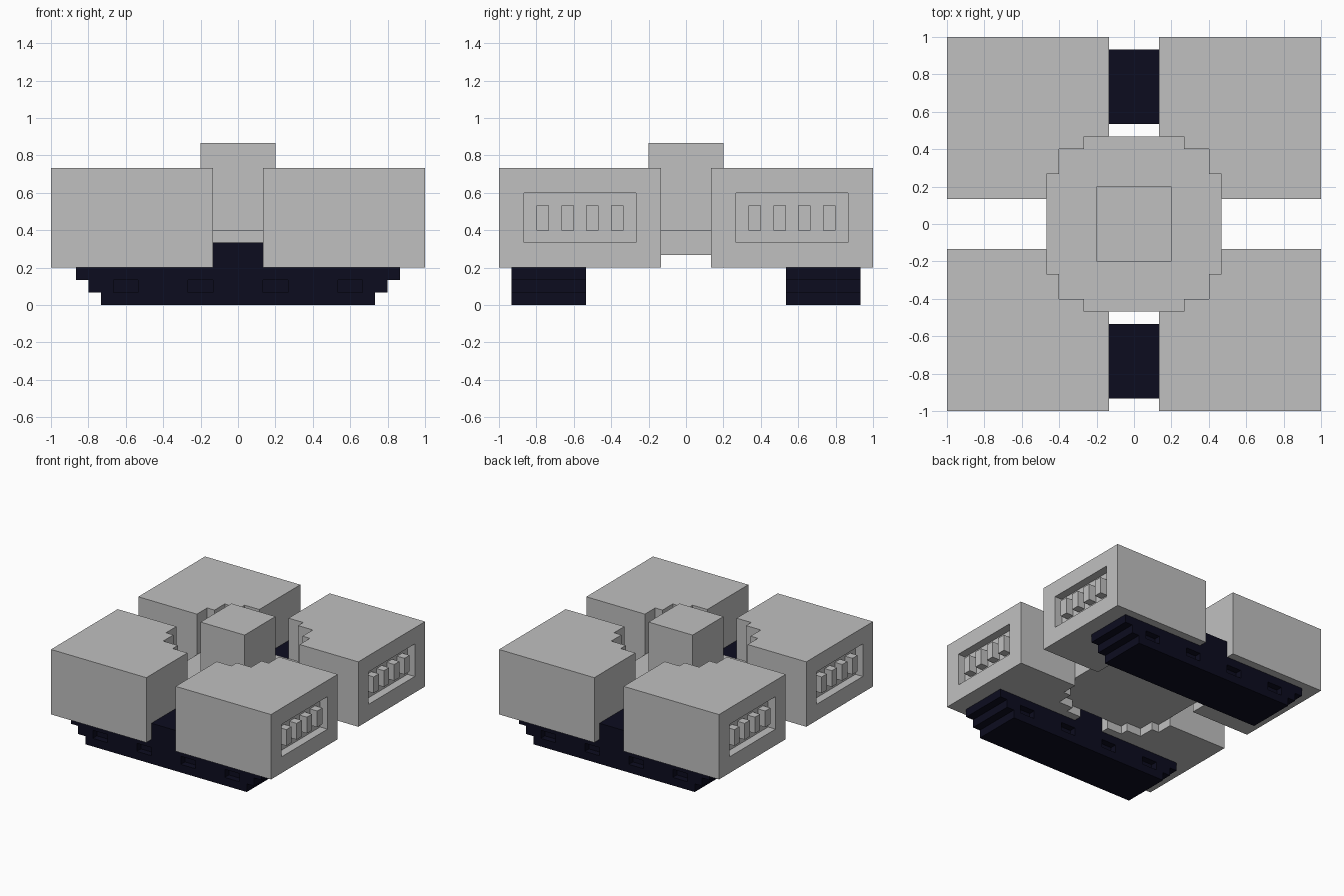
import bpy, bmesh
from mathutils import Vector

cube = bpy.data.objects.get("Cube")
if cube:
    bpy.data.objects.remove(cube, do_unlink=True)

U = 1 / 15  # grid module; all part sizes below are in modules


def material(name, rgb):
    m = bpy.data.materials.new(name)
    m.use_nodes = True
    m.diffuse_color = (*rgb, 1)
    m.node_tree.nodes["Principled BSDF"].inputs["Base Color"].default_value = (*rgb, 1)
    return m


GREY = material("light grey", (0.527, 0.527, 0.527))
DARK = material("dark navy", (0.0037, 0.0037, 0.0137))


def add_object(name, bm, mat):
    bmesh.ops.recalc_face_normals(bm, faces=bm.faces)
    mesh = bpy.data.meshes.new(name)
    bm.to_mesh(mesh)
    bm.free()
    mesh.materials.append(mat)
    ob = bpy.data.objects.new(name, mesh)
    bpy.context.collection.objects.link(ob)
    return ob


def add_prism(bm, points, offset):
    """Extrude a closed outline of 3D points (in modules) by an offset."""
    face = bm.faces.new([bm.verts.new(Vector(p) * U) for p in points])
    ext = bmesh.ops.extrude_face_region(bm, geom=[face])
    verts = [g for g in ext["geom"] if isinstance(g, bmesh.types.BMVert)]
    bmesh.ops.translate(bm, verts=verts, vec=Vector(offset) * U)
    bmesh.ops.recalc_face_normals(bm, faces=bm.faces)


def add_box(bm, x, y, z):
    add_prism(bm, [(x[0], y[0], z[0]), (x[1], y[0], z[0]),
                   (x[1], y[1], z[0]), (x[0], y[1], z[0])], (0, 0, z[1] - z[0]))


# Four corner housings with a stepped inner notch and a framed vent
NOTCH = [(2, 7), (4, 7), (4, 6), (6, 6), (6, 4), (7, 4), (7, 2)]
for sx, side in ((1, "left"), (-1, "right")):
    for sy, end in ((-1, "front"), (1, "back")):
        bm = bmesh.new()
        outline = NOTCH + [(15, 2), (15, 15), (2, 15)]
        add_prism(bm, [(sx * x, sy * y, 3) for x, y in outline], (0, 0, 8))
        outer = [f for f in bm.faces if f.normal.x * sx > 0.9
                 and abs(f.calc_center_median().x) > 14.5 * U]
        bmesh.ops.inset_region(bm, faces=outer, thickness=2 * U, use_even_offset=True)
        # Push the inset panel inward, keeping its walls
        ext = bmesh.ops.extrude_face_region(bm, geom=outer)
        bmesh.ops.translate(bm, vec=(-sx * U, 0, 0),
                            verts=[g for g in ext["geom"] if isinstance(g, bmesh.types.BMVert)])
        bmesh.ops.delete(bm, geom=outer, context="FACES")
        add_object(f"{end}_{side}_housing", bm, GREY)

        # Row of four bars in the vent
        bm = bmesh.new()
        for i in range(4):
            y = 5 + 2 * i
            add_box(bm, sorted((sx * 14, sx * 15)), sorted((sy * y, sy * (y + 1))), (6, 8))
        add_object(f"{end}_{side}_vent_bars", bm, GREY)

# Stepped central disc, mirrored from one quarter outline
quarter = NOTCH[1:-1]
ring = (quarter + [(x, -y) for x, y in reversed(quarter)]
        + [(-x, -y) for x, y in quarter] + [(-x, y) for x, y in reversed(quarter)])
bm = bmesh.new()
add_prism(bm, [(x, y, 4) for x, y in ring], (0, 0, 2))
add_object("central_disc", bm, GREY)

# Square hub on the disc
bm = bmesh.new()
add_box(bm, (-3, 3), (-3, 3), (6, 13))
add_object("central_hub", bm, GREY)

# Two stepped tracks running across, with shallow side recesses
half = [(11, 0), (11, 1), (12, 1), (12, 2), (13, 2), (13, 3), (2, 3), (2, 5)]
track = half + [(-x, z) for x, z in reversed(half)]
for y0, end in ((-14, "front"), (8, "back")):
    bm = bmesh.new()
    add_prism(bm, [(x, y0, z) for x, z in track], (0, 6, 0))
    body = add_object(f"{end}_track", bm, DARK)
    bm = bmesh.new()
    for x in (-9, -3, 3, 9):
        for y in (y0, y0 + 6):
            add_box(bm, (x - 1, x + 1), (y - 0.8, y + 0.8), (1, 2))
    cutter = add_object(f"{end}_track_cutter", bm, DARK)
    cutter.hide_render = True
    cutter.hide_set(True)
    cutter.display_type = "WIRE"
    cut = body.modifiers.new("recesses", "BOOLEAN")
    cut.operation = "DIFFERENCE"
    cut.solver = "EXACT"
    cut.object = cutter
